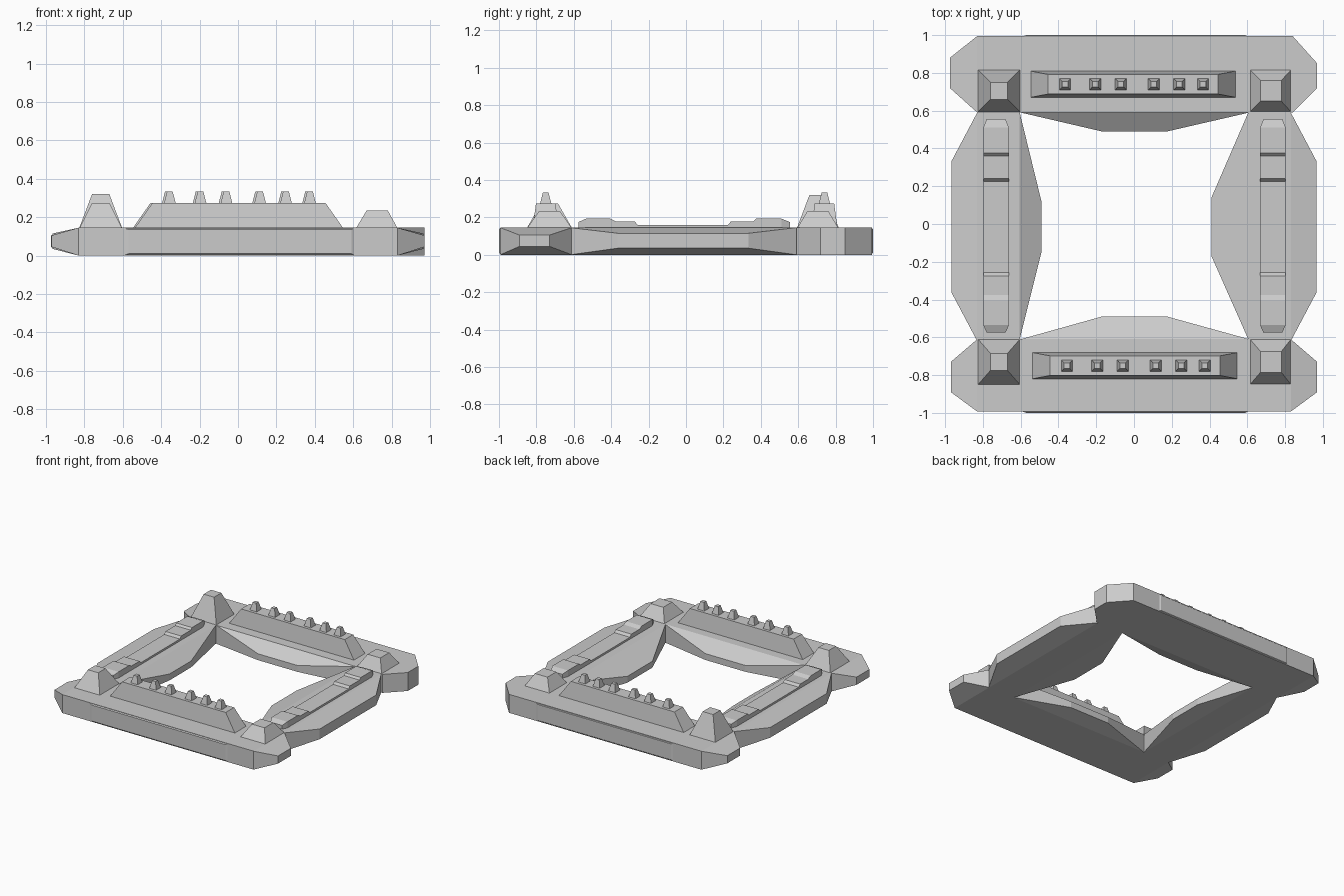
import bpy

if "Cube" in bpy.data.objects:
    bpy.data.objects.remove(bpy.data.objects["Cube"])

TOP = 0.145


def loft(name, rings):
    """Skin a stack of equally sized vertex rings and cap both ends."""
    import bmesh
    bm = bmesh.new()
    loops = [[bm.verts.new(p) for p in ring] for ring in rings]
    n = len(loops[0])
    for a, b in zip(loops, loops[1:]):
        for i in range(n):
            j = (i + 1) % n
            bm.faces.new((a[i], a[j], b[j], b[i]))
    bm.faces.new(loops[0])
    bm.faces.new(loops[-1])
    bmesh.ops.recalc_face_normals(bm, faces=bm.faces)
    mesh = bpy.data.meshes.new(name)
    bm.to_mesh(mesh)
    bm.free()
    obj = bpy.data.objects.new(name, mesh)
    bpy.context.collection.objects.link(obj)
    return obj


def rect_x(x, y0, y1, z0, z1):
    return [(x, y0, z0), (x, y1, z0), (x, y1, z1), (x, y0, z1)]


def rect_y(y, x0, x1, z0, z1):
    return [(x0, y, z0), (x1, y, z0), (x1, y, z1), (x0, y, z1)]


def frustum(name, base, z0, top, z1):
    """Tapered block; base and top are (x0, x1, y0, y1)."""
    def ring(r, z):
        x0, x1, y0, y1 = r
        return [(x0, y0, z), (x1, y0, z), (x1, y1, z), (x0, y1, z)]
    return loft(name, [ring(base, z0), ring(top, z1)])


# Front and back walls with faceted ends
loft("front_wall", [rect_x(-0.97, -0.89, -0.73, 0.045, 0.105),
                    rect_x(-0.83, -0.993, -0.61, 0, TOP),
                    rect_x(0.83, -0.993, -0.61, 0, TOP),
                    rect_x(0.97, -0.89, -0.73, 0.045, 0.105)])
loft("back_wall", [rect_x(-0.975, 0.72, 0.88, 0.045, 0.105),
                   rect_x(-0.83, 0.59, 0.995, 0, TOP),
                   rect_x(0.84, 0.59, 0.995, 0, TOP),
                   rect_x(0.97, 0.72, 0.85, 0, TOP)])

# Sloped bulges on the inner and outer faces of those walls
for name, s, y_in in (("front", -1, 0.61), ("back", 1, 0.59)):
    loft(name + "_inner_bulge", [rect_y(s * y_in, -0.6, 0.61, 0, TOP),
                                 rect_y(s * 0.49, -0.17, 0.175, 0.025, 0.075)])
    loft(name + "_outer_bulge", [rect_y(s * 0.99, -0.6, 0.61, 0, TOP),
                                 rect_y(s * 1.0, -0.57, 0.59, 0.01, 0.135)])

# Left and right walls: outer bulge, flat top, inner bulge
for name, s, inner, y0, y1 in (("left", -1, 0.49, -0.15, 0.12),
                               ("right", 1, 0.41, -0.17, 0.14)):
    loft(name + "_wall", [rect_x(s * 0.965, -0.365, 0.335, 0.035, 0.115),
                          rect_x(s * 0.83, -0.62, 0.59, 0, TOP),
                          rect_x(s * 0.605, -0.61, 0.59, 0, TOP),
                          rect_x(s * inner, y0, y1, 0.025, 0.075)])

# Corner towers of differing height
for name, x0, x1, y0, y1, tx, ty, h in (
        ("front_left", -0.83, -0.6, -0.855, -0.605, -0.715, -0.73, 0.275),
        ("back_left", -0.83, -0.6, 0.59, 0.82, -0.715, 0.705, 0.32),
        ("front_right", 0.61, 0.835, -0.855, -0.605, 0.725, -0.73, 0.235),
        ("back_right", 0.61, 0.835, 0.59, 0.82, 0.725, 0.705, 0.235)):
    r = 0.045 if x0 < 0 else 0.055
    frustum(name + "_tower", (x0, x1, y0, y1), TOP - 0.01,
            (tx - r, tx + r, ty - r, ty + r), h)

# Long ridges with a row of studs on each
for name, yc, dx in (("front", -0.75, 0.0), ("back", 0.74, -0.01)):
    frustum(name + "_ridge", (-0.54 + dx, 0.55 + dx, yc - 0.07, yc + 0.07), TOP - 0.005,
            (-0.445 + dx, 0.455 + dx, yc - 0.052, yc + 0.052), 0.275)
    for i, x in enumerate((-0.355, -0.195, -0.06, 0.115, 0.25, 0.375)):
        x += dx
        frustum(f"{name}_stud_{i + 1}", (x - 0.031, x + 0.031, yc - 0.031, yc + 0.031), 0.27,
                (x - 0.015, x + 0.015, yc - 0.015, yc + 0.015), 0.333)

# Low stepped strips on the side walls: (y, height, half width)
STRIP = ((-0.575, 0.175, 0.05), (-0.535, 0.193, 0.068), (-0.405, 0.193, 0.068),
         (-0.375, 0.178, 0.068), (-0.275, 0.178, 0.068), (-0.258, 0.16, 0.068),
         (0.225, 0.16, 0.068), (0.24, 0.178, 0.068), (0.36, 0.178, 0.068),
         (0.375, 0.193, 0.068), (0.51, 0.193, 0.068), (0.555, 0.175, 0.05))
for name, xc in (("left", -0.73), ("right", 0.735)):
    loft(name + "_strip", [rect_y(y, xc - w, xc + w, TOP - 0.01, z) for y, z, w in STRIP])
